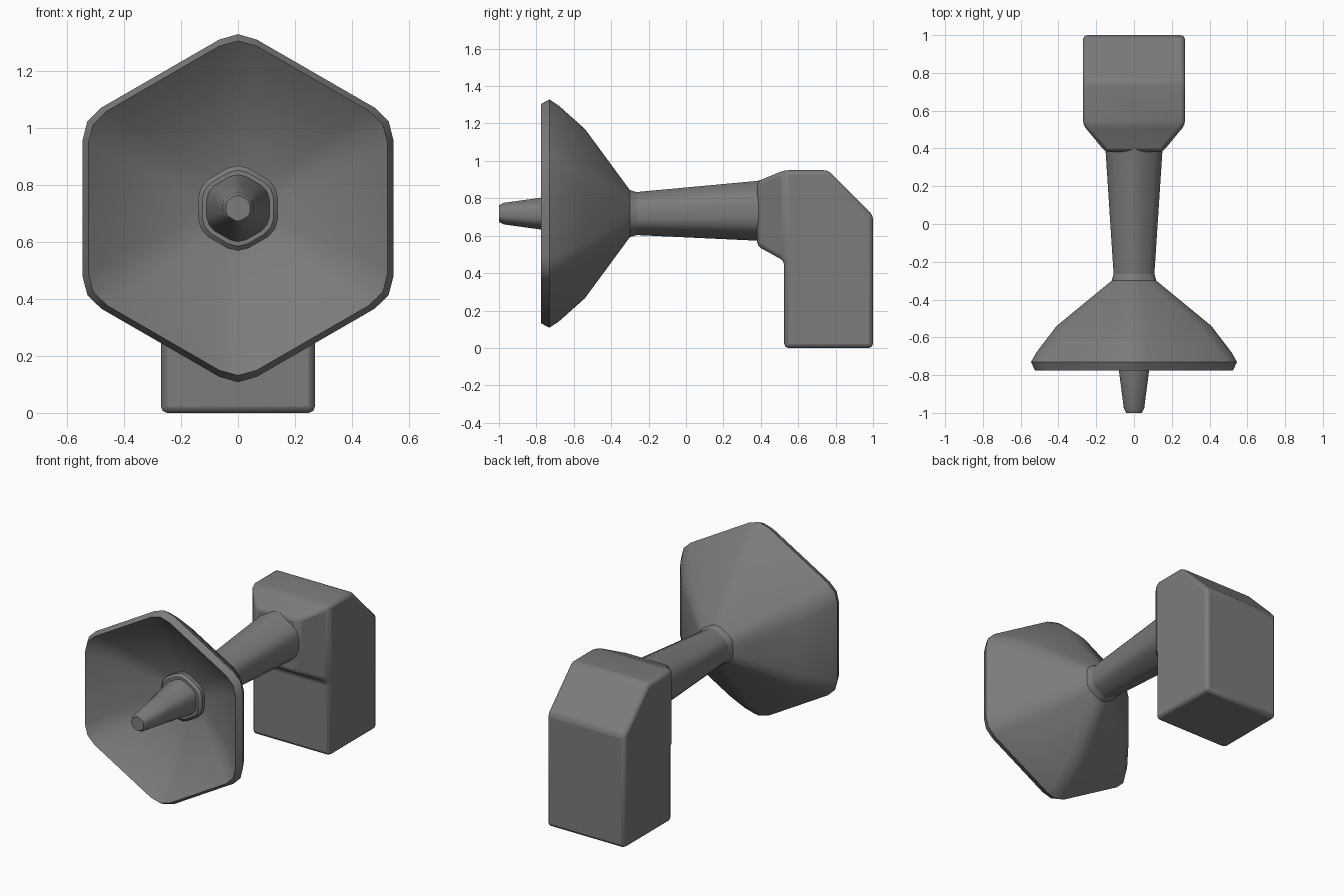
import bpy, bmesh, math
from mathutils import Vector

cube = bpy.data.objects.get("Cube")
if cube:
    bpy.data.objects.remove(cube, do_unlink=True)

grey = bpy.data.materials.new("dark_grey")
grey.use_nodes = True
colour = (0.2, 0.2, 0.2, 1)
grey.diffuse_color = colour
grey.node_tree.nodes["Principled BSDF"].inputs["Base Color"].default_value = colour

AXIS_Z = 0.718


def finish(name, bm, bevel=0):
    bmesh.ops.recalc_face_normals(bm, faces=bm.faces)
    mesh = bpy.data.meshes.new(name)
    bm.to_mesh(mesh)
    bm.free()
    mesh.materials.append(grey)
    ob = bpy.data.objects.new(name, mesh)
    bpy.context.collection.objects.link(ob)
    bpy.ops.object.select_all(action='DESELECT')
    ob.select_set(True)
    bpy.context.view_layer.objects.active = ob
    bpy.ops.object.shade_smooth_by_angle(angle=math.radians(30))
    if bevel:
        mod = ob.modifiers.new("soft_edges", 'BEVEL')
        mod.width = bevel
        mod.segments = 2
        mod.limit_method = 'ANGLE'
        mod.angle_limit = math.radians(18)
    return ob


def hex_ring(bm, y, apothem, cz):
    """Hexagon with points up and down; smaller rings have rounder corners."""
    verts = []
    soft = min(0.25, 0.06 / apothem)
    cut = apothem / math.cos(math.pi / 6 - soft)
    for i in range(6):
        a = math.pi / 2 + i * math.pi / 3
        for da, r in ((-soft, cut), (0, cut * 1.025), (soft, cut)):
            verts.append(bm.verts.new((r * math.cos(a + da), y,
                                       cz + r * math.sin(a + da))))
    return verts


def hex_loft(name, profile):
    bm = bmesh.new()
    rings = [hex_ring(bm, y, r, z) for y, r, z in profile]
    n = len(rings[0])
    for a, b in zip(rings, rings[1:]):
        for i in range(n):
            j = (i + 1) % n
            bm.faces.new((a[i], a[j], b[j], b[i]))
    bm.faces.new(rings[0])
    bm.faces.new(rings[-1])
    return finish(name, bm)


# Dish: from the inner floor, out over the rim and back to the neck
dish = [(-0.515, 0.10), (-0.67, 0.405), (-0.775, 0.525), (-0.73, 0.545),
        (-0.68, 0.517), (-0.54, 0.41), (-0.30, 0.118), (-0.26, 0.107)]
hex_loft("dish", [(y, r, AXIS_Z) for y, r in dish])

# Tapered arm joining dish and stand
hex_loft("arm", [(-0.28, 0.107, AXIS_Z), (0.38, 0.15, 0.733), (0.5, 0.18, 0.733)])

# Collar and feed horn in the middle of the dish
collar = [(-0.50, 0.14), (-0.56, 0.14), (-0.575, 0.125), (-0.575, 0.05)]
hex_loft("collar", [(y, r, AXIS_Z) for y, r in collar])
feed = [(-0.54, 0.115), (-0.59, 0.108), (-0.775, 0.08), (-0.975, 0.054), (-1.0, 0.042)]
hex_loft("feed_horn", [(y, r, AXIS_Z) for y, r in feed])

# Stand: side profile extruded across, with a flared socket pulled from its front
bm = bmesh.new()
outline = [(0.525, 0), (1, 0), (1, 0.71), (0.76, 0.95), (0.525, 0.95), (0.525, 0.465)]
side = bm.faces.new([bm.verts.new((-0.27, y, z)) for y, z in outline])
extruded = bmesh.ops.extrude_face_region(bm, geom=[side])
moved = [g for g in extruded["geom"] if isinstance(g, bmesh.types.BMVert)]
bmesh.ops.translate(bm, verts=moved, vec=(0.54, 0, 0))
front = next(f for f in bm.faces
             if all(v.co.y < 0.53 and v.co.z > 0.4 for v in f.verts))
socket = bmesh.ops.extrude_discrete_faces(bm, faces=[front])["faces"][0]
for v in socket.verts:
    v.co = Vector((math.copysign(0.15, v.co.x), 0.38, 0.89 if v.co.z > 0.7 else 0.545))
finish("stand", bm, 0.022)
